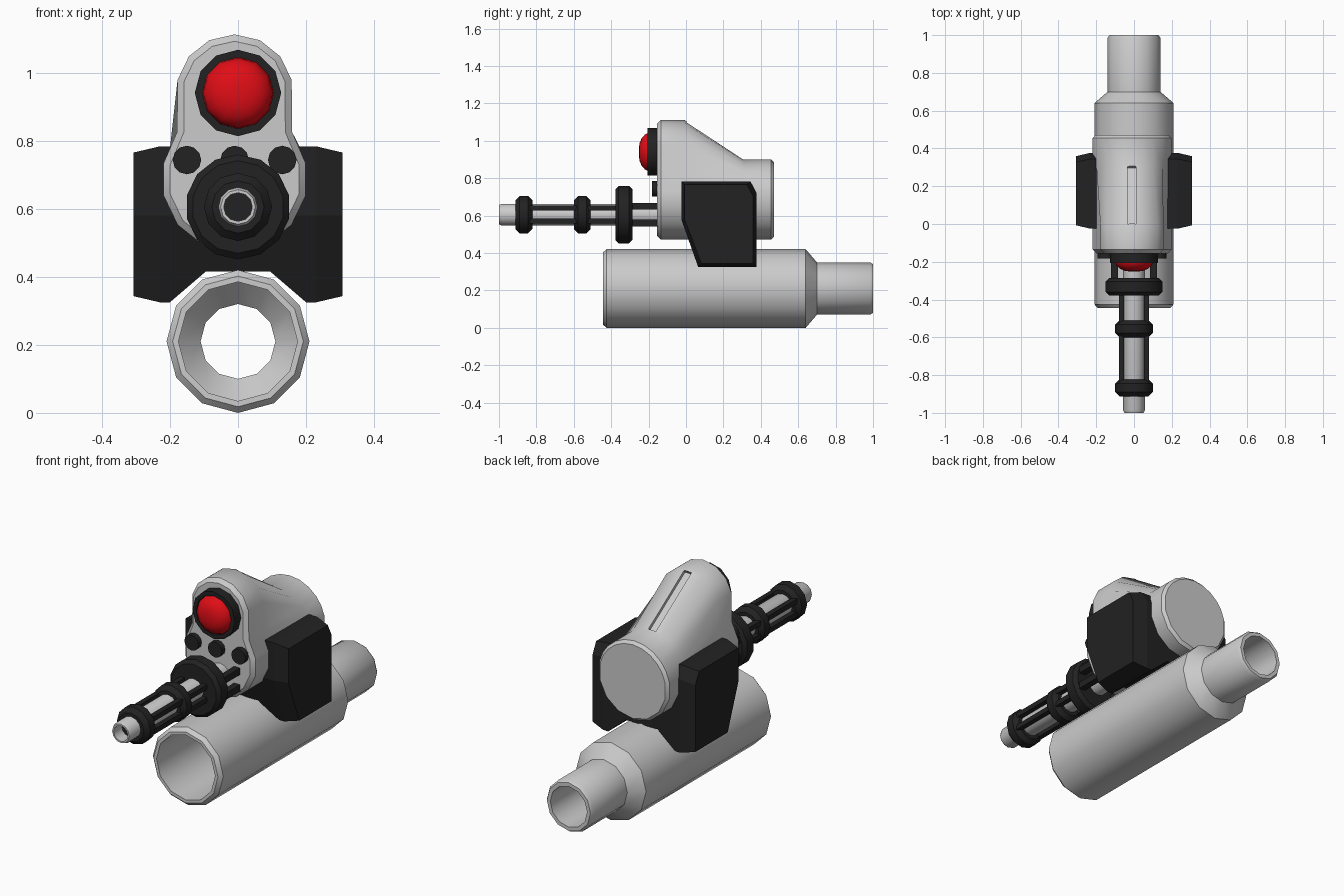
import bpy, bmesh
from math import cos, sin, radians, atan2, hypot
from mathutils import Matrix

if "Cube" in bpy.data.objects:
    bpy.data.objects.remove(bpy.data.objects["Cube"])


def material(name, rgb):
    m = bpy.data.materials.new(name)
    m.diffuse_color = (*rgb, 1)
    m.use_nodes = True
    m.node_tree.nodes["Principled BSDF"].inputs["Base Color"].default_value = m.diffuse_color
    return m


BLACK = material("black", (0.016, 0.016, 0.016))
RED = material("red", (0.75, 0.004, 0.008))


def finish(name, bm, mat=None, smooth=True):
    bmesh.ops.recalc_face_normals(bm, faces=bm.faces)
    me = bpy.data.meshes.new(name)
    bm.to_mesh(me)
    bm.free()
    ob = bpy.data.objects.new(name, me)
    bpy.context.collection.objects.link(ob)
    if mat:
        me.materials.append(mat)
    if smooth:
        shade(ob)
    return ob


def shade(ob):
    bpy.ops.object.select_all(action='DESELECT')
    ob.select_set(True)
    bpy.context.view_layer.objects.active = ob
    bpy.ops.object.shade_smooth_by_angle(angle=radians(40))


def loft(name, sections, mat=None, closed=False, smooth=True):
    """Skin equal-sized point loops; cap the ends unless the run is closed."""
    bm = bmesh.new()
    loops = [[bm.verts.new(p) for p in s] for s in sections]
    n = len(loops[0])
    pairs = list(zip(loops, loops[1:])) + ([(loops[-1], loops[0])] if closed else [])
    for a, b in pairs:
        for i in range(n):
            j = (i + 1) % n
            bm.faces.new((a[i], a[j], b[j], b[i]))
    if not closed:
        bm.faces.new(loops[0])
        bm.faces.new(loops[-1])
    return finish(name, bm, mat, smooth)


def lathe(name, profile, x, z, mat=None, closed=False, n=12):
    """Turn (y, radius) pairs around an axis parallel to y."""
    ring = [radians(360 * i / n + 90) for i in range(n)]
    return loft(name, [[(x + r * cos(a), y, z + r * sin(a)) for a in ring]
                       for y, r in profile], mat, closed)


def collar(name, y0, y1, r, c, x, z, n=12):
    return lathe(name, [(y0, r - 2 * c), (y0, r - c), (y0 + c, r), (y1 - c, r),
                        (y1, r - c), (y1, r - 2 * c)], x, z, BLACK, n=n)


# Large hollow tube with stepped rear end
lathe("main_tube", [(-0.445, 0.192), (-0.425, 0.21), (0.64, 0.21), (0.70, 0.14),
                    (0.985, 0.14), (1.0, 0.13), (1.0, 0.11), (0.69, 0.11),
                    (0.62, 0.175), (-0.445, 0.175)], 0, 0.21, closed=True)

# Upper housing: keyhole front section lofted into a round rear
CX, LOW, HIGH = -0.01, 0.686, 0.94
STEP = 360 / 14


def housing(y, inset=0, round_=False):
    pts = []
    r = 0.214 - inset
    for k in range(-4, 5):
        a = radians(-90 + k * STEP)
        pts.append((CX + r * cos(a), y, LOW + r * sin(a)))

    def side(s):
        if round_:
            a = radians(28)
            return (CX + s * r * cos(a), y, LOW + r * sin(a))
        return (CX + s * (0.169 - inset), y, 0.825)

    pts.append(side(1))
    for k in range(-3, 4):
        if round_:
            a, rad, cz = radians(90 + k * 16), r, LOW
        else:
            a, rad, cz = radians(90 + k * STEP), 0.172 - inset, HIGH
        pts.append((CX + rad * cos(a), y, cz + rad * sin(a)))
    pts.append(side(-1))
    return pts


body = loft("housing", [housing(-0.155, 0.02), housing(-0.135), housing(-0.01),
                        housing(0.31, 0, True), housing(0.455, 0, True),
                        housing(0.47, 0.015, True)])

# Sight groove cut along the sloping top
bm = bmesh.new()
dy, dz = 0.32, -0.212
bmesh.ops.create_cube(bm, size=1, matrix=Matrix.Translation((CX - 0.001, 0.155, 1.003))
                      @ Matrix.Rotation(atan2(dz, dy), 4, 'X')
                      @ Matrix.Diagonal((0.045, hypot(dy, dz) * 0.95, 0.04, 1)))
cutter = finish("groove_cutter", bm, smooth=False)
cutter.hide_render = True
mod = body.modifiers.new("groove", 'BOOLEAN')
mod.operation = 'DIFFERENCE'
mod.solver = 'EXACT'
mod.object = cutter
bpy.context.view_layer.objects.active = body
bpy.ops.object.modifier_apply(modifier="groove")
bpy.data.objects.remove(cutter)
shade(body)


# Saddle block clamping the housing onto the tube
def saddle(x, bottom, e=0.0):
    slant = -0.025 + 0.09 * (0.58 - bottom) / 0.255
    return [(x, -0.025 + e, 0.783 - e), (x, 0.345 - e, 0.783 - e), (x, 0.377 - e, 0.72 - e),
            (x, 0.377 - e, bottom + e), (x, slant + e, bottom + e), (x, -0.025 + e, 0.58)]


half = [(0.095, 0.415, 0), (0.2, 0.325, 0), (0.23, 0.325, 0), (0.307, 0.325, 0.018)]
loft("saddle_block", [saddle(-x, b, e) for x, b, e in reversed(half)]
     + [saddle(x, b, e) for x, b, e in half], BLACK, smooth=False)

# Red lens in its bezel, with three small buttons under it
lathe("lens_bezel", [(-0.207, 0.105), (-0.207, 0.127), (-0.14, 0.127), (-0.14, 0.105)],
      0, HIGH, BLACK, closed=True)
lathe("red_lens", [(-0.252, 0.02), (-0.248, 0.048), (-0.237, 0.074), (-0.22, 0.093),
                   (-0.2, 0.103), (-0.15, 0.105)], 0, HIGH, RED)
for i, x in enumerate((-0.15, -0.01, 0.13)):
    lathe(f"button_{i + 1}", [(-0.183, 0.042), (-0.14, 0.042)], x, 0.743, BLACK)

# Thin barrel with dark bore
BZ = 0.605
lathe("barrel", [(-1.0, 0.051), (-0.985, 0.058), (-0.14, 0.058), (-0.14, 0.042),
                 (-1.0, 0.042)], 0, BZ, closed=True)
lathe("bore_plug", [(-0.93, 0.045), (-0.9, 0.045)], 0, BZ, BLACK)

# Collars along the barrel
collar("front_collar", -0.912, -0.822, 0.1, 0.023, 0, BZ)
collar("middle_collar", -0.6, -0.51, 0.1, 0.023, 0, BZ)
collar("rear_collar", -0.378, -0.287, 0.154, 0.018, 0, BZ, n=14)

# Square rods linking the collars and running into the housing
for part, y0, y1, ox, oz, w in (("front_rod", -0.87, -0.33, 0.067, 0.035, 0.027),
                                ("rear_rod", -0.33, -0.14, 0.103, 0.045, 0.036)):
    for sx in (-1, 1):
        for sz in (-1, 1):
            bm = bmesh.new()
            bmesh.ops.create_cube(bm, size=1, matrix=Matrix.Translation(
                (sx * ox, (y0 + y1) / 2, BZ + sz * oz)) @ Matrix.Diagonal((w, y1 - y0, w, 1)))
            finish(f"{part}_{sx}_{sz}", bm, BLACK, smooth=False)
